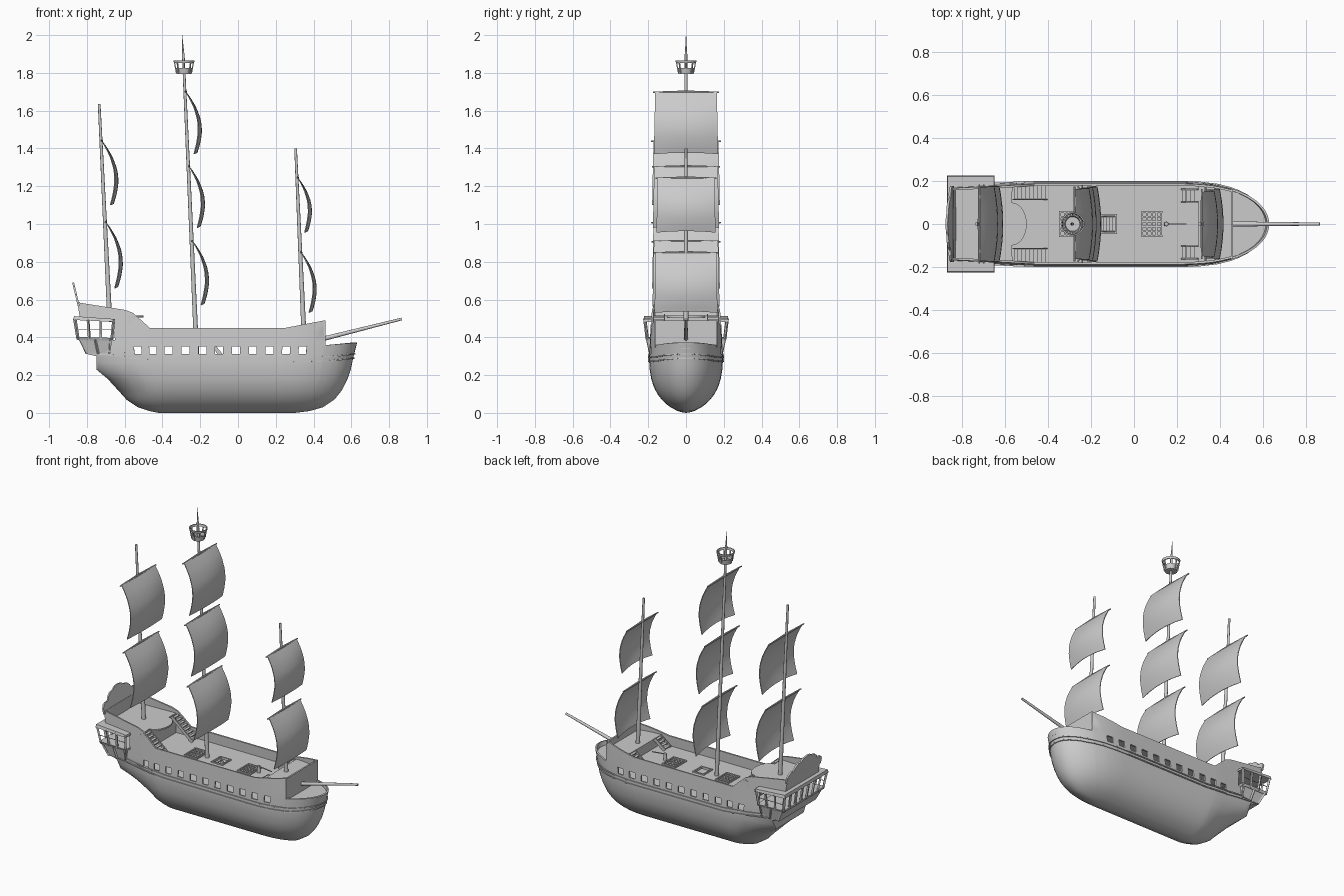
import bpy, bmesh, math
from mathutils import Vector as V, Matrix as M

if "Cube" in bpy.data.objects:
    bpy.data.objects.remove(bpy.data.objects["Cube"])


def lerp(k, x):
    if x <= k[0][0]:
        return k[0][1]
    for (a, p), (b, q) in zip(k, k[1:]):
        if x <= b:
            return p + (q - p) * (x - a) / (b - a)
    return k[-1][1]


def finish(name, bm, mods=(), smooth=True):
    me = bpy.data.meshes.new(name)
    bm.to_mesh(me)
    bm.free()
    ob = bpy.data.objects.new(name, me)
    bpy.context.collection.objects.link(ob)
    bpy.ops.object.select_all(action='DESELECT')
    bpy.context.view_layer.objects.active = ob
    ob.select_set(True)
    for kind, props in mods:
        m = ob.modifiers.new(kind, kind)
        for k, v in props.items():
            setattr(m, k, v)
        bpy.ops.object.modifier_apply(modifier=m.name)
    if smooth:
        bpy.ops.object.shade_smooth_by_angle(angle=math.radians(35))
    return ob


def box(bm, x0, x1, y0, y1, z0, z1):
    bmesh.ops.create_cube(bm, size=1, matrix=M.Translation(((x0 + x1) / 2, (y0 + y1) / 2, (z0 + z1) / 2))
                          @ M.Diagonal((x1 - x0, y1 - y0, z1 - z0, 1)))


def beam(bm, a, b, w, h):
    a, b = V(a), V(b)
    d = b - a
    bmesh.ops.create_cube(bm, size=1, matrix=M.Translation((a + b) / 2)
                          @ d.to_track_quat('X', 'Z').to_matrix().to_4x4() @ M.Diagonal((d.length, w, h, 1)))


def tube(bm, a, b, r1, r2, n=12):
    a, b = V(a), V(b)
    d = b - a
    bmesh.ops.create_cone(bm, cap_ends=True, segments=n, radius1=r1, radius2=r2, depth=d.length,
                          matrix=M.Translation((a + b) / 2) @ d.to_track_quat('Z', 'Y').to_matrix().to_4x4())


# Hull shape: bow and stern profile by height, top rail by length
BOW = [(0, .3), (.01, .38), (.03, .45), (.07, .51), (.12, .55), (.18, .58), (.23, .597), (.3, .612), (.37, .63)]
STERN = [(0, -.42), (.01, -.47), (.03, -.53), (.07, -.59), (.12, -.635), (.18, -.69), (.23, -.75), (.3, -.75),
         (.312, -.8), (.39, -.82), (.585, -.85)]
TRANSOM = [(.1, 0), (.23, .8), (.3, 1)]
TOP = [(-.85, .585), (-.6, .545), (-.56, .53), (-.47, .45), (.25, .45), (.459, .49), (.461, .358), (.63, .372)]
PORTS = [-.545 + .089 * i for i in range(11)]


def surf(x, z):
    """Point on the -y hull side for nominal length x and height z."""
    p = .195
    if x > .2:
        p *= math.sqrt(max(0, 1 - ((x - .2) / .43) ** 2.6))
    if x < -.5:
        p -= .015 * (-.5 - x) / .35
    g = (1 - (1 - z / .3) ** 2.6) ** .6 if z < .3 else 1 - .25 * (z - .3)
    if x < -.4:
        u, s = (-.4 - x) / .45, lerp(TRANSOM, z)
        g *= s + (1 - s) * math.sqrt(max(0, 1 - u * u))
        x = -.4 - u * (-.4 - lerp(STERN, z))
    elif x > .2:
        x = .2 + (x - .2) / .43 * (lerp(BOW, z) - .2)
    return V((x, -p * g, z))


# Hull shell with open gun ports and open stern windows
cols = sorted([p + s for p in PORTS for s in (-.021, .021)] + [k[0] for k in TOP[:-1]]
              + [-.84, -.82, -.79, -.75, -.71, -.67, .4, .5, .54, .57, .595, .612, .622, .628, .63])
low = [0, .004, .01, .03, .05, .07, .095, .12, .15, .18, .23, .265, .3, .312, .352]
bm = bmesh.new()
grid = []
for x in cols[:1] + cols:
    zs = low + [.352 + (lerp(TOP, x) - .352) * f for f in (.167, .63, 1)]
    grid.append([bm.verts.new(surf(x, z)) for z in zs])
for v in grid[0]:
    v.co.y = 0
for i in range(len(grid) - 1):
    mid = (cols[i - 1] + cols[i]) / 2 if i else -.85
    for j in range(len(low) + 2):
        port = j == 13 and any(abs(mid - p) < .021 for p in PORTS)
        window = j == 15 and mid < -.67
        if not port and not window:
            bm.faces.new((grid[i][j], grid[i + 1][j], grid[i + 1][j + 1], grid[i][j + 1]))
bmesh.ops.remove_doubles(bm, verts=bm.verts, dist=1e-4)
finish('hull', bm, [('MIRROR', dict(use_axis=(False, True, False), merge_threshold=.0005)),
                    ('SOLIDIFY', dict(thickness=.01, offset=-1))])

# Wales running along both sides
bm = bmesh.new()
WALE = [(-.85, .32), (-.6, .29), (-.4, .275), (.3, .272), (.5, .275), (.63, .29)]
path = [-.82, -.7, -.6, -.5, -.4, -.2, 0, .2, .3, .4, .46, .5, .54, .57, .595, .612, .622, .63]
for dz in (0, .022):
    pts = [surf(x, lerp(WALE, x) + dz) for x in path]
    for s in (1, -1):
        for a, b in zip(pts, pts[1:]):
            beam(bm, (a.x, a.y * s, a.z), (b.x, b.y * s, b.z), .012, .007)
finish('wales', bm, smooth=False)


# Decks
def deck(name, x0, x1, z, bulge=0, holes=()):
    bm = bmesh.new()
    side = [surf(x0 + (x1 - x0) * i / 16, z) for i in range(17)]
    pts = [(p.x, min(0, p.y + .005)) for p in side]
    loop = pts + [(x1 + bulge * math.cos(a), .1 * math.sin(a))
                  for a in [math.pi * (i / 16 - .5) for i in range(17)] if bulge]
    loop += [(x, -y) for x, y in reversed(pts)]
    f = bm.faces.new([bm.verts.new((x, y, z)) for x, y in loop])
    ext = bmesh.ops.extrude_face_region(bm, geom=[f])['geom']
    bmesh.ops.translate(bm, verts=[v for v in ext if isinstance(v, bmesh.types.BMVert)], vec=(0, 0, -.01))
    bmesh.ops.remove_doubles(bm, verts=bm.verts, dist=1e-4)
    bmesh.ops.recalc_face_normals(bm, faces=bm.faces)
    mods, cutter = [], None
    if holes:
        cb = bmesh.new()
        for x, w, d in holes:
            box(cb, x - w, x + w, -d, d, z - .05, z + .05)
        cutter = finish('hatch_cutter', cb, smooth=False)
        cutter.hide_render = True
        mods = [('BOOLEAN', dict(object=cutter, operation='DIFFERENCE', solver='EXACT'))]
    finish(name, bm, mods, smooth=False)
    if cutter:
        bpy.data.objects.remove(cutter)


HATCHES = [(-.3, .044, .056), (.083, .044, .056), (-.12, .036, .042)]
deck('lower_deck', -.8, .6, .297)
deck('main_deck', -.6, .46, .385, holes=HATCHES)
deck('quarter_deck', -.85, -.57, .515, bulge=.07)
deck('fore_deck', .3, .455, .445)
deck('bow_deck', .455, .628, .347)
bm = bmesh.new()
box(bm, -.58, -.57, -.183, .183, .38, .51)
box(bm, .3, .308, -.185, .185, .38, .44)
box(bm, .452, .462, -.163, .163, .345, .488)
finish('bulkheads', bm, smooth=False)

# Hatch gratings and frames
bm = bmesh.new()
for k, (x, w, d) in enumerate(HATCHES):
    for s in (1, -1):
        box(bm, x - w - .005, x + w + .005, s * d - .004, s * d + .004, .38, .393)
        box(bm, x + s * w - .004, x + s * w + .004, -d, d, .38, .393)
    if k < 2:
        for i in range(5):
            c = x - w + 2 * w * i / 4
            box(bm, c - .004, c + .004, -d, d, .381, .389)
        for i in range(6):
            c = -d + 2 * d * i / 5
            box(bm, x - w, x + w, c - .004, c + .004, .381, .389)
finish('hatch_gratings', bm, smooth=False)


# Stairs
def stairs(bm, x0, z0, x1, z1, y, w, n, rail=0.0):
    for i in range(n):
        t = (i + .5) / n
        c, z = x0 + (x1 - x0) * t, z0 + (z1 - z0) * t
        box(bm, c - .009, c + .009, y - w, y + w, z - .003, z + .003)
    for s in (1, -1):
        beam(bm, (x0, y + s * w, z0), (x1, y + s * w, z1), .005, .02)
        if rail:
            beam(bm, (x0, y + s * w, z0 + rail), (x1, y + s * w, z1 + rail), .006, .006)
            for x, z in ((x0, z0), (x1, z1)):
                box(bm, x - .004, x + .004, y + s * w - .004, y + s * w + .004, z, z + rail)


bm = bmesh.new()
for s in (1, -1):
    stairs(bm, -.41, .388, -.56, .515, s * .148, .033, 8)
    stairs(bm, .225, .388, .3, .445, s * .132, .03, 4)
stairs(bm, -.085, .3, -.155, .385, 0, .034, 5)
finish('stairs', bm, smooth=False)

# Deck pump
bm = bmesh.new()
tube(bm, (.15, 0, .385), (.15, 0, .43), .011, .009)
beam(bm, (.15, 0, .425), (.245, 0, .415), .005, .005)
finish('deck_pump', bm)

# Stern gallery: roof, sill, window posts and tapered base
bm = bmesh.new()


def frustum(lo, hi):
    vs = [bm.verts.new((x, y, z)) for x0, x1, h, z0, z1 in (lo, hi)
          for x, y, z in ((x0, -h, z0), (x1, -h, z1), (x1, h, z1), (x0, h, z0))]
    for f in ((3, 2, 1, 0), (4, 5, 6, 7), (0, 1, 5, 4), (1, 2, 6, 5), (2, 3, 7, 6), (3, 0, 4, 7)):
        bm.faces.new([vs[i] for i in f])


frustum((-.872, -.65, .226, .492, .482), (-.868, -.652, .222, .512, .497))
frustum((-.848, -.664, .206, .385, .383), (-.854, -.66, .213, .402, .397))
frustum((-.805, -.675, .188, .312, .32), (-.842, -.668, .203, .386, .384))
for s in (1, -1):
    for i in range(4):
        t = i / 3
        beam(bm, (-.846 + .178 * t, s * .206, .39), (-.862 + .204 * t, s * .219, .495), .011, .011)
    beam(bm, (-.85, s * .209, .44), (-.664, s * .209, .44), .003, .003)
    for i in range(3):
        t = i / 2
        beam(bm, (-.8 + .12 * t, s * .189, .314), (-.836 + .16 * t, s * .205, .388), .008, .01)
for i in range(8):
    t = i / 3.5 - 1
    beam(bm, (-.847, .204 * t, .39), (-.865, .218 * t, .497), .012, .011)
finish('stern_gallery', bm, smooth=False)

# Scalloped stern crest
half = [(.178, .565), (.178, .6), (.165, .62), (.145, .63), (.122, .628), (.108, .65), (.085, .668), (.055, .672),
        (.035, .686), (0, .69)]
bm = bmesh.new()
bm.faces.new([bm.verts.new((-.843 - .03 * (z - .565) / .125, y, z))
              for y, z in half + [(-y, z) for y, z in reversed(half[:-1])]])
finish('stern_crest', bm, [('SOLIDIFY', dict(thickness=.01, offset=0))], smooth=False)

# Masts, yards and billowing sails: base, top, radii, [(yard z, foot z, half width)]
RIG = {'mizzen': ((-.68, .51), (-.735, 1.635), [(1.44, 1.10, .172), (1.01, .66, .172)]),
       'main': ((-.218, .3), (-.29, 1.9), [(1.70, 1.37, .163), (1.305, .98, .168), (.91, .57, .17)]),
       'fore': ((.348, .44), (.305, 1.4), [(1.245, .955, .15), (.85, .53, .16)])}
SAIL = [(0, 0), (.12, .028), (.25, .052), (.4, .072), (.52, .081), (.65, .084), (.8, .078), (.9, .07), (1, .06)]
for name, ((xa, za), (xb, zb), sails) in RIG.items():
    bm = bmesh.new()
    tube(bm, (xa, 0, za), (xb, 0, zb), .013, .007)
    if name == 'main':
        tube(bm, (xb, 0, zb), (-.296, 0, 2.0), .006, .001)
    finish(name + '_mast', bm)
    for n, (zt, zf, w) in enumerate(sails):
        xm = xa + (xb - xa) * (zt - za) / (zb - za)
        bm = bmesh.new()
        for s in (1, -1):
            tube(bm, (xm + .004, 0, zt), (xm + .004, s * (w + .012), zt - .003), .007, .004, 8)
        finish(f'{name}_yard_{n + 1}', bm)
        bm = bmesh.new()
        rows = []
        for i in range(13):
            t = i / 12
            rows.append([bm.verts.new((xm + .004 + lerp(SAIL, t) * (zt - zf) / .33 - .018 * math.sin(t * 2) * u * u,
                                       u * w * (1 + .04 * t), zt + (zf - zt) * t + .008 * t * (1 - u * u)))
                         for u in [k / 6 - 1 for k in range(13)]])
        for a, b in zip(rows, rows[1:]):
            for k in range(12):
                bm.faces.new((a[k], b[k], b[k + 1], a[k + 1]))
        finish(f'{name}_sail_{n + 1}', bm, [('SOLIDIFY', dict(thickness=.005, offset=0))])

# Crow's nest
bm = bmesh.new()
cx = -.286
tube(bm, (cx, 0, 1.793), (cx, 0, 1.802), .038, .04, 16)
for z0, z1, r0, r1 in ((1.793, 1.825, .038, .044), (1.852, 1.866, .053, .056)):
    rings = [[bm.verts.new((cx + r * math.cos(k * math.pi / 8), r * math.sin(k * math.pi / 8), z)) for k in range(16)]
             for r, z in ((r0, z0), (r1, z1), (r1 - .006, z1), (r0 - .006, z0))]
    for a, b in zip(rings, rings[1:] + rings[:1]):
        for k in range(16):
            bm.faces.new((a[k], a[k - 15], b[k - 15], b[k]))
for k in range(8):
    c, s = math.cos(k * math.pi / 4), math.sin(k * math.pi / 4)
    beam(bm, (cx + .04 * c, .04 * s, 1.8), (cx + .051 * c, .051 * s, 1.86), .006, .006)
bmesh.ops.recalc_face_normals(bm, faces=bm.faces)
finish('lookout_nest', bm)

# Bowsprit
bm = bmesh.new()
tube(bm, (.45, 0, .392), (.866, 0, .497), .012, .007)
finish('bowsprit', bm)
